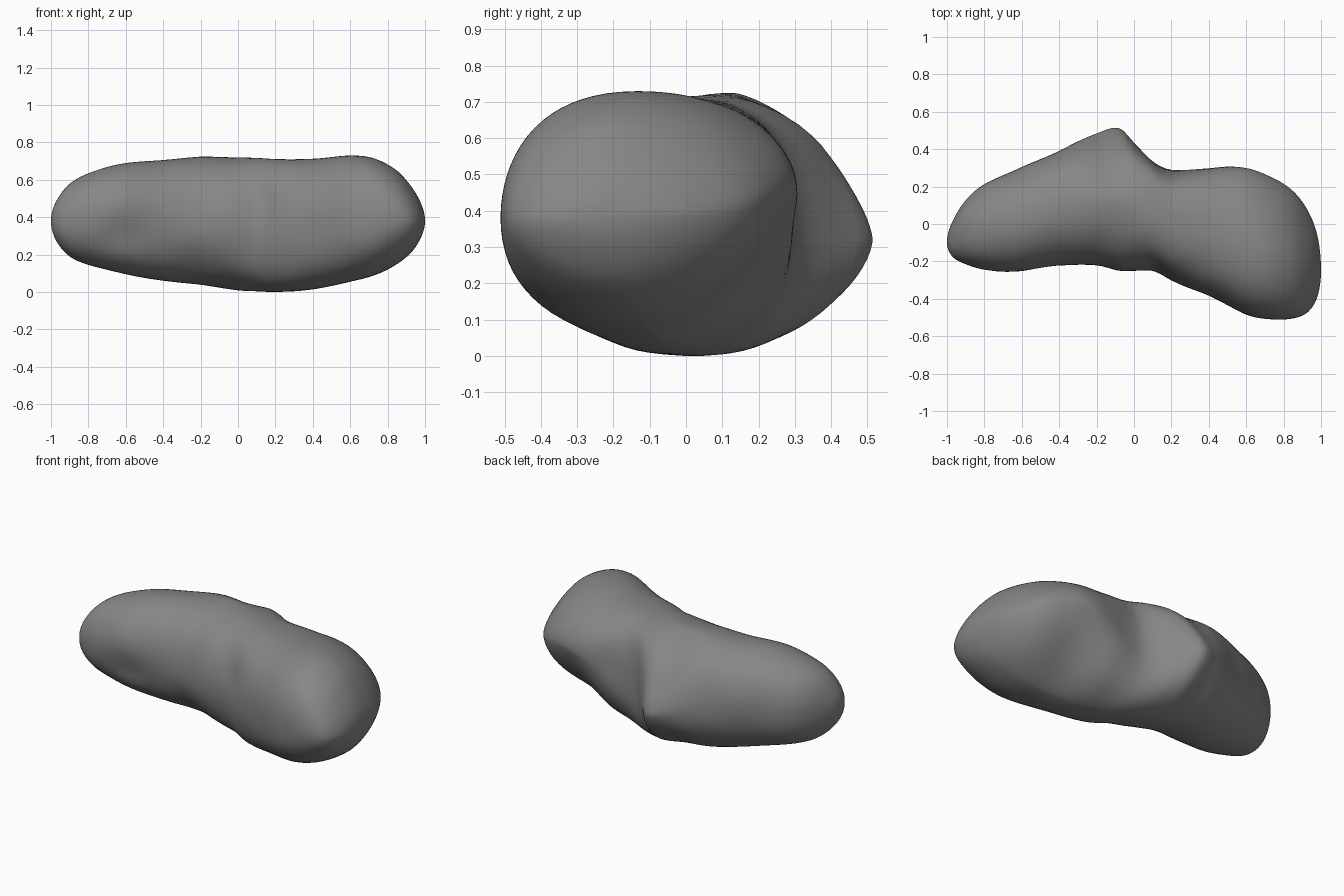
import bpy, bmesh, math
from mathutils import Vector, noise

cube = bpy.data.objects.get("Cube")
if cube:
    bpy.data.objects.remove(cube, do_unlink=True)

# Outline stations along the length: x, front y, back y, bottom z, top z
STATIONS = [
    (-1, -.1, -.1, .38, .38),
    (-.97, -.175, .015, .27, .49),
    (-.9, -.215, .125, .19, .58),
    (-.8, -.245, .213, .145, .635),
    (-.62, -.26, .295, .1, .685),
    (-.4, -.225, .39, .06, .705),
    (-.2, -.22, .485, .04, .725),
    (-.08, -.25, .515, .02, .722),
    (0, -.25, .435, .01, .72),
    (.1, -.255, .335, .005, .715),
    (.2, -.305, .29, 0, .71),
    (.4, -.385, .31, .015, .715),
    (.6, -.485, .3, .055, .73),
    (.73, -.51, .255, .09, .713),
    (.85, -.505, .175, .15, .65),
    (.93, -.47, .07, .215, .56),
    (.98, -.39, -.06, .295, .47),
    (1, -.25, -.25, .38, .38),
]
RINGS, SEGMENTS = 110, 72
ANGLES = [math.acos(-s[0]) for s in STATIONS]


def slope(i, k):
    """Gentle tangent of outline column k at station i."""
    a, b = max(i - 1, 0), min(i + 1, len(STATIONS) - 1)
    return (STATIONS[b][k] - STATIONS[a][k]) / (ANGLES[b] - ANGLES[a])


def outline(angle):
    """Smoothly interpolate the four outline values at a lengthwise angle."""
    i = 0
    while i < len(ANGLES) - 2 and ANGLES[i + 1] < angle:
        i += 1
    span = ANGLES[i + 1] - ANGLES[i]
    t = (angle - ANGLES[i]) / span
    ease = t * t * (3 - 2 * t)
    return [STATIONS[i][k] * (1 - ease) + STATIONS[i + 1][k] * ease
            + span * t * (1 - t) * ((1 - t) * slope(i, k) - t * slope(i + 1, k))
            for k in range(1, 5)]


def bump(value, centre, width):
    return math.exp(-((value - centre) / width) ** 2)


def power(value, exponent):
    return math.copysign(abs(value) ** exponent, value)


def section_roundness(x, is_back, is_upper):
    """Below two is pointed, two is an ellipse, above two is boxy."""
    base = 2.15 - .4 * bump(x, 1, .17)
    if is_back and is_upper:
        return (base - .7 * bump(x, -.12, .18) + .5 * bump(x, .25, .13)
                - .35 * bump(x, .75, .25))
    if is_back:
        return (base - .6 * bump(x, -.12, .17) + .6 * bump(x, .14, .12)
                - .7 * bump(x, .6, .25))
    if is_upper:
        return base
    return base + .35 * bump(x, .45, .4)


def surface_point(angle, turn):
    """Point on the boulder, with a leaning ridge on the back."""
    x = -math.cos(angle)
    front, back, low, high = outline(angle)
    c, s = math.cos(turn), math.sin(turn)
    is_back, is_upper = c > 0, s > 0
    middle = (front + back) / 2

    # The ridge leans toward the wide end as it rises
    if is_back and is_upper:
        lean = .12 * s * s * bump(x, .1, .25)
        back = outline(math.acos(-(x - lean)))[1]

    # Widest height of the section: low along the ridge, high on the wide end
    equator = (low + high) / 2
    if is_back:
        equator += .07 * bump(x, .58, .25) - .05 * bump(x, -.1, .25)
    else:
        equator -= .02 * bump(x, .7, .25)

    exponent = 2 / section_roundness(x, is_back, is_upper)
    reach = back - middle if is_back else middle - front
    rise = high - equator if is_upper else equator - low
    y = middle + reach * power(c, exponent)
    z = equator + rise * power(s, exponent)

    # Crest of the wide end sits forward
    if is_upper:
        y -= .04 * s * s * bump(x, .7, .25)

    # Shallow dents on the front and a dish on the back
    if is_back:
        y -= .015 * c * bump(x, .36, .12) * bump(z, .45, .12)
    else:
        y -= .025 * c * bump(x, -.6, .14) * bump(z, .3, .1)
        y -= .02 * c * bump(x, .14, .08) * bump(z, .47, .12)

    # Slight natural unevenness
    p = Vector((x, y, z))
    fade = math.sin(angle)
    p.y += .006 * fade * noise.noise(p * 5)
    p.z += .005 * fade * noise.noise(p * 5 + Vector((9, 0, 0)))
    return p


# Boulder body: lofted rings closed with a pole at each end
bm = bmesh.new()
rings = []
for r in range(1, RINGS):
    angle = math.pi * r / RINGS
    rings.append([bm.verts.new(surface_point(angle, math.tau * j / SEGMENTS))
                  for j in range(SEGMENTS)])
left_pole = bm.verts.new((STATIONS[0][0], STATIONS[0][1], STATIONS[0][3]))
right_pole = bm.verts.new((STATIONS[-1][0], STATIONS[-1][1], STATIONS[-1][3]))
for j in range(SEGMENTS):
    k = (j + 1) % SEGMENTS
    for a, b in zip(rings, rings[1:]):
        bm.faces.new((a[j], a[k], b[k], b[j]))
    bm.faces.new((left_pole, rings[0][k], rings[0][j]))
    bm.faces.new((right_pole, rings[-1][j], rings[-1][k]))
bmesh.ops.recalc_face_normals(bm, faces=bm.faces)

mesh = bpy.data.meshes.new("boulder")
bm.to_mesh(mesh)
bm.free()
boulder = bpy.data.objects.new("boulder", mesh)
bpy.context.collection.objects.link(boulder)

# Stone colour
stone = bpy.data.materials.new("grey stone")
stone.use_nodes = True
colour = (.24, .24, .24, 1)
stone.diffuse_color = colour
stone.node_tree.nodes["Principled BSDF"].inputs["Base Color"].default_value = colour
mesh.materials.append(stone)

# Smooth shading with sharp creases kept
bpy.ops.object.select_all(action='DESELECT')
boulder.select_set(True)
bpy.context.view_layer.objects.active = boulder
bpy.ops.object.shade_smooth_by_angle(angle=math.radians(40))
